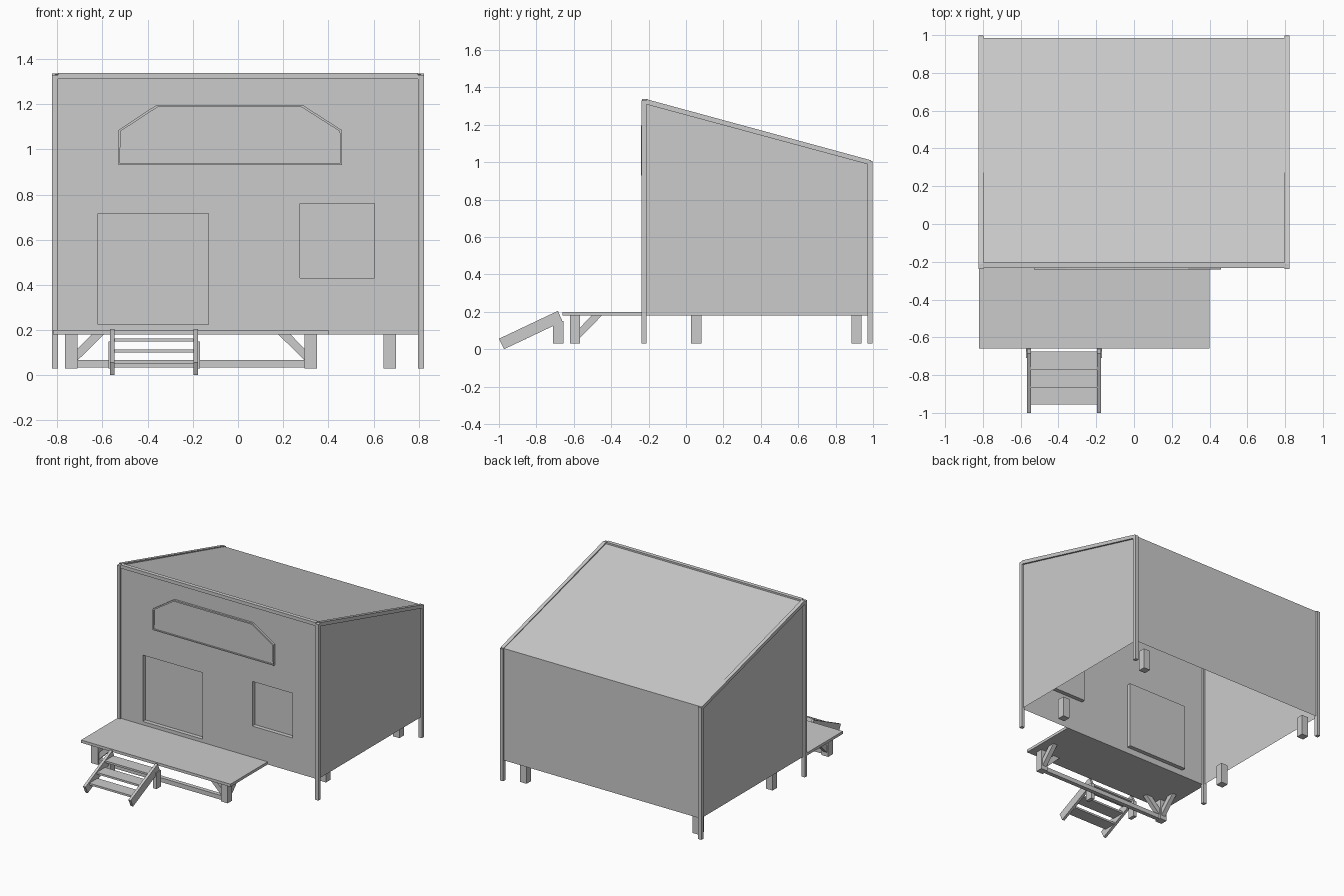
import bpy, bmesh

if "Cube" in bpy.data.objects:
    bpy.data.objects.remove(bpy.data.objects["Cube"])


def finish(name, bm, recalc=True):
    if recalc:
        bmesh.ops.recalc_face_normals(bm, faces=bm.faces)
    mesh = bpy.data.meshes.new(name)
    bm.to_mesh(mesh)
    bm.free()
    obj = bpy.data.objects.new(name, mesh)
    bpy.context.collection.objects.link(obj)
    return obj


def prism(name, pts, axis, a, b):
    """Extrude a profile: axis 'x' takes (y, z) points, axis 'y' takes (x, z)."""
    bm = bmesh.new()

    def at(t, p):
        return (t, p[0], p[1]) if axis == 'x' else (p[0], t, p[1])
    lo = [bm.verts.new(at(a, p)) for p in pts]
    hi = [bm.verts.new(at(b, p)) for p in pts]
    bm.faces.new(lo)
    bm.faces.new(hi[::-1])
    for i in range(len(pts)):
        j = (i + 1) % len(pts)
        bm.faces.new((lo[i], lo[j], hi[j], hi[i]))
    return finish(name, bm)


def box(name, x0, x1, y0, y1, z0, z1):
    return prism(name, [(y0, z0), (y1, z0), (y1, z1), (y0, z1)], 'x', x0, x1)


def sheet(name, pts):
    bm = bmesh.new()
    bm.faces.new([bm.verts.new(p) for p in pts])
    return finish(name, bm, False)


SIDE, FRONT, BACK, FLOOR = 0.81, -0.226, 0.985, 0.18


def roof_z(y):
    return 1.335 - (y + 0.205) * 0.272


# Front wall sheet with door and window recesses pushed inwards
xs = [-SIDE, -0.62, -0.13, 0.275, 0.605, SIDE]
zs = [FLOOR, 0.225, 0.43, 0.715, 0.76, 1.325]
bm = bmesh.new()
grid = [[bm.verts.new((x, FRONT, z)) for z in zs] for x in xs]
for i in range(5):
    for j in range(5):
        bm.faces.new((grid[i][j], grid[i + 1][j], grid[i + 1][j + 1], grid[i][j + 1]))
bm.normal_update()
for x0, x1, z0, z1 in [(-0.62, -0.13, 0.225, 0.715), (0.275, 0.605, 0.43, 0.76)]:
    hole = []
    for f in bm.faces:
        c = f.calc_center_median()
        if x0 < c.x < x1 and z0 < c.z < z1 and abs(f.normal.y) > 0.9:
            hole.append(f)
    bmesh.ops.inset_region(bm, faces=hole, thickness=0.0, depth=-0.03)
finish("front_wall", bm, False)

# Remaining wall sheets and the sloping roof; the underside stays open
seam = 1.01
ridge, eave = roof_z(FRONT) - 0.01, roof_z(BACK) - 0.005
sheet("back_wall", [(SIDE, BACK, FLOOR), (-SIDE, BACK, FLOOR), (-SIDE, BACK, eave), (SIDE, BACK, eave)])
for s, side in ((1, "right"), (-1, "left")):
    wall = [(s * SIDE, FRONT, FLOOR), (s * SIDE, BACK, FLOOR), (s * SIDE, BACK, eave), (s * SIDE, FRONT, seam)]
    gable = [(s * SIDE, FRONT, seam), (s * SIDE, BACK, eave), (s * SIDE, FRONT, ridge)]
    sheet(side + "_wall", wall[::s])
    sheet(side + "_gable", gable[::s])
sheet("roof", [(-SIDE, FRONT, ridge), (SIDE, FRONT, ridge), (SIDE, BACK, eave), (-SIDE, BACK, eave)])

# Corner posts, sloping side trims and the front trim
for x0, side in ((-0.823, "left"), (0.797, "right")):
    box(side + "_front_corner_post", x0, x0 + 0.026, -0.237, -0.211, 0.03, 1.33)
    box(side + "_back_corner_post", x0, x0 + 0.026, 0.97, 0.997, 0.03, 1.005)
    prism(side + "_roof_trim", [(-0.211, roof_z(-0.211)), (0.99, roof_z(0.99)),
                               (0.97, roof_z(0.97) - 0.026), (-0.211, roof_z(-0.211) - 0.028)],
          'x', x0, x0 + 0.026)
box("front_roof_trim", -0.797, 0.797, -0.234, -0.205, 1.312, 1.337)

# Framed panel above the door
outline = [(-0.53, 0.93), (0.46, 0.93), (0.46, 1.085), (0.285, 1.197), (-0.36, 1.197), (-0.53, 1.085)]
panel = prism("upper_panel", outline, 'y', -0.24, FRONT)
bm = bmesh.new()
bm.from_mesh(panel.data)
bm.normal_update()
face = [f for f in bm.faces if f.normal.y < -0.9]
bmesh.ops.inset_region(bm, faces=face, thickness=0.011, depth=0.0)
bmesh.ops.inset_region(bm, faces=face, thickness=0.0, depth=-0.008)
bm.to_mesh(panel.data)
bm.free()

# Feet under the house
for x in (-0.738, 0.672):
    for y in (0.055, 0.912):
        box("house_foot", x - 0.027, x + 0.027, y - 0.027, y + 0.027, 0.03, FLOOR)

# Porch deck with posts, braces and lower beam
box("porch_deck", -0.82, 0.40, -0.66, FRONT, 0.18, 0.2)
for x0, x1, inner, s in ((-0.765, -0.71, -0.71, 1), (0.295, 0.35, 0.295, -1)):
    box("porch_post", x0, x1, -0.62, -0.567, 0.03, 0.18)
    prism("porch_front_brace", [(inner, 0.066), (inner + s * 0.116, 0.18),
                                (inner + s * 0.062, 0.18), (inner, 0.117)], 'y', -0.61, -0.577)
    prism("porch_side_brace", [(-0.567, 0.06), (-0.45, 0.18), (-0.505, 0.18), (-0.567, 0.115)],
          'x', x0 + 0.011, x1 - 0.011)
box("porch_beam", -0.71, 0.295, -0.609, -0.578, 0.035, 0.067)

# Steps: stringers, rear legs and treads
for x0, l0 in ((-0.566, -0.573), (-0.196, -0.196)):
    prism("step_stringer", [(-1.0, 0.056), (-0.973, 0.0), (-0.66, 0.148), (-0.685, 0.205)],
          'x', x0, x0 + 0.02)
    box("step_leg", l0, l0 + 0.027, -0.71, -0.655, 0.03, 0.15)
for y0, y1, top in ((-0.955, -0.859, 0.067), (-0.868, -0.772, 0.114), (-0.772, -0.674, 0.163)):
    box("step_tread", -0.546, -0.196, y0, y1, top - 0.014, top)
